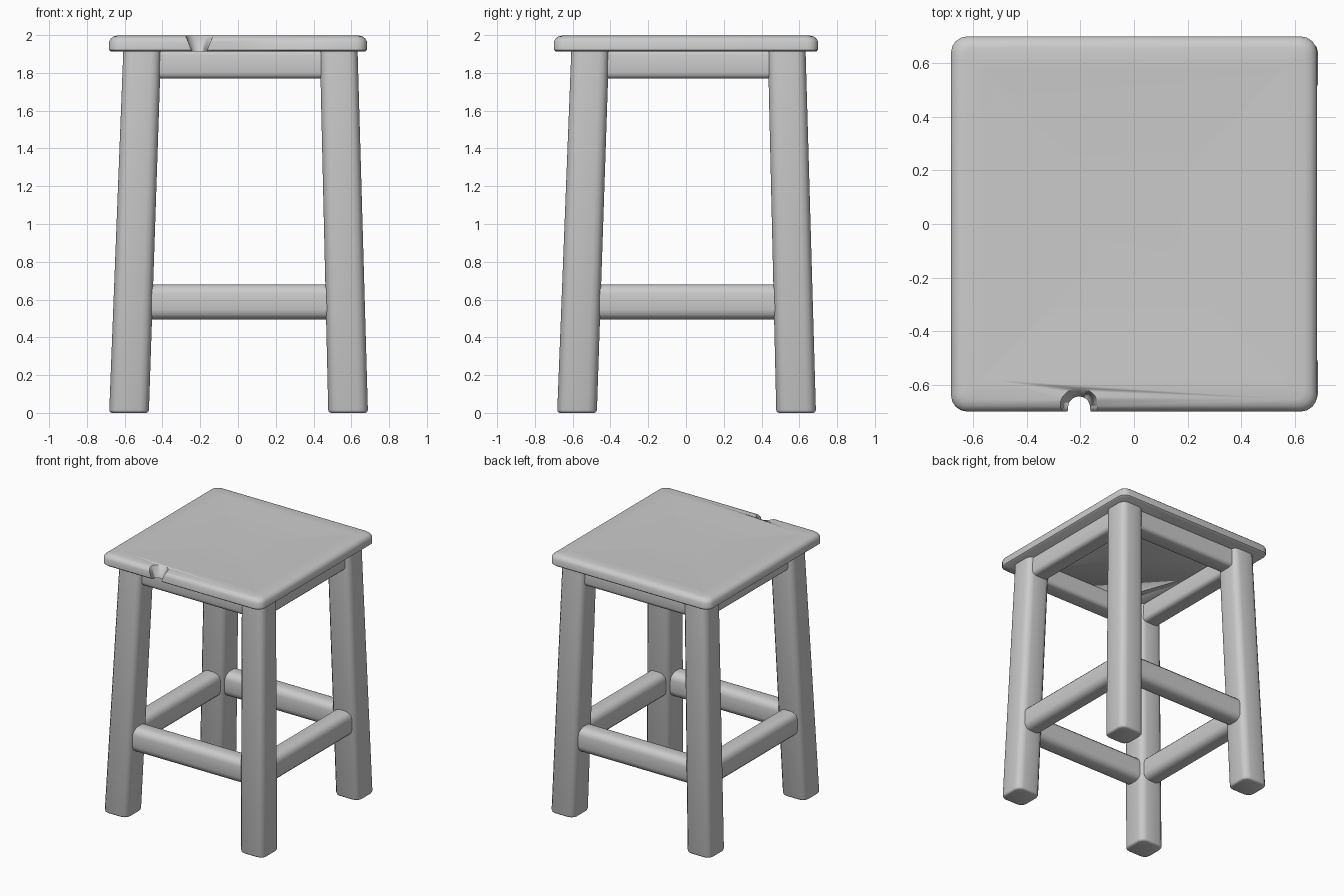
import bpy, bmesh
from math import cos, sin, pi, radians
from mathutils import Matrix

if "Cube" in bpy.data.objects:
    bpy.data.objects.remove(bpy.data.objects["Cube"])


def finish(name, bm, angle=50):
    bmesh.ops.recalc_face_normals(bm, faces=bm.faces)
    me = bpy.data.meshes.new(name)
    bm.to_mesh(me)
    bm.free()
    ob = bpy.data.objects.new(name, me)
    bpy.context.collection.objects.link(ob)
    bpy.ops.object.select_all(action='DESELECT')
    ob.select_set(True)
    bpy.context.view_layer.objects.active = ob
    bpy.ops.object.shade_smooth_by_angle(angle=radians(angle))
    return ob


def box(lo, hi):
    bm = bmesh.new()
    size = [b - a for a, b in zip(lo, hi)]
    mid = [(a + b) / 2 for a, b in zip(lo, hi)]
    bmesh.ops.create_cube(bm, size=1)
    bmesh.ops.transform(bm, verts=bm.verts,
                        matrix=Matrix.Translation(mid) @ Matrix.Diagonal((*size, 1)))
    return bm


def bevel(bm, edges, width, segments):
    bmesh.ops.bevel(bm, geom=edges, offset=width, segments=segments,
                    profile=0.5, affect='EDGES')


def along(bm, axis):
    return [e for e in bm.edges
            if abs((e.verts[1].co - e.verts[0].co).normalized()[axis]) > 0.9]


def flat_edges(bm, z):
    return [e for e in bm.edges if all(abs(v.co.z - z) < 1e-4 for v in e.verts)]


def rounded_ring(bm, inset, z, hx=0.683, hy=0.70, radius=0.06, steps=4):
    r = max(radius - inset * 0.5, 0.02)
    ring = []
    for q, (sx, sy) in enumerate(((1, 1), (-1, 1), (-1, -1), (1, -1))):
        for i in range(steps + 1):
            a = (q + i / steps) * pi / 2
            ring.append(bm.verts.new((sx * (hx - inset - r) + r * cos(a),
                                      sy * (hy - inset - r) + r * sin(a), z)))
    return ring


# Seat: stacked outlines give the rounded rim and shallow dish
bm = bmesh.new()
profile = [(0.012, 1.912), (0, 1.922), (0, 1.965), (0.008, 1.98), (0.022, 1.992),
           (0.045, 1.998), (0.12, 1.996), (0.3, 1.989), (0.5, 1.986)]
rings = [rounded_ring(bm, inset, z) for inset, z in profile]
for a, b in zip(rings, rings[1:]):
    for i in range(len(a)):
        j = (i + 1) % len(a)
        bm.faces.new((a[i], a[j], b[j], b[i]))
bm.faces.new(rings[0][::-1])
bm.faces.new(rings[-1])
seat = finish("seat", bm)

# Notch in the front edge of the seat
bm = bmesh.new()
bmesh.ops.create_cone(bm, cap_ends=True, segments=20, radius1=0.02, radius2=0.095,
                      depth=0.2, matrix=Matrix.Translation((-0.205, -0.685, 1.955)))
cutter = finish("notch_cutter", bm)
cutter.hide_render = True
cutter.display_type = 'WIRE'
cut = seat.modifiers.new("notch", 'BOOLEAN')
cut.operation = 'DIFFERENCE'
cut.solver = 'EXACT'
cut.object = cutter

# Splayed legs with rounded corners
for sx, side in ((-1, "left"), (1, "right")):
    for sy, end in ((-1, "front"), (1, "back")):
        bm = box((-0.105, -0.105, 0), (0.105, 0.105, 1.93))
        for v in bm.verts:
            if v.co.z > 1:
                v.co.x = v.co.x * 0.95 + sx * 0.52 + 0.013
                v.co.y = v.co.y * 0.95 + sy * 0.52 + 0.013
            else:
                v.co.x += sx * 0.58 + 0.003
                v.co.y += sy * 0.58 + 0.003
        bevel(bm, along(bm, 2), 0.05, 3)
        bevel(bm, flat_edges(bm, 0), 0.015, 2)
        finish(end + "_" + side + "_leg", bm)


# Rails joining the legs
def rail(name, axis, offset, half, z0, z1, thick, round_width):
    lo, hi = [0, 0, z0], [0, 0, z1]
    lo[axis], hi[axis] = -half, half
    lo[1 - axis], hi[1 - axis] = offset - thick / 2, offset + thick / 2
    bm = box(lo, hi)
    bevel(bm, along(bm, axis), round_width, 3)
    finish(name, bm)


for axis, s, side in ((0, -1, "front"), (0, 1, "back"), (1, -1, "left"), (1, 1, "right")):
    rail(side + "_stretcher", axis, s * 0.56 + 0.006, 0.53, 0.495, 0.68, 0.15, 0.05)
    rail(side + "_apron", axis, s * 0.52 + 0.013, 0.48, 1.77, 1.925, 0.14, 0.03)
